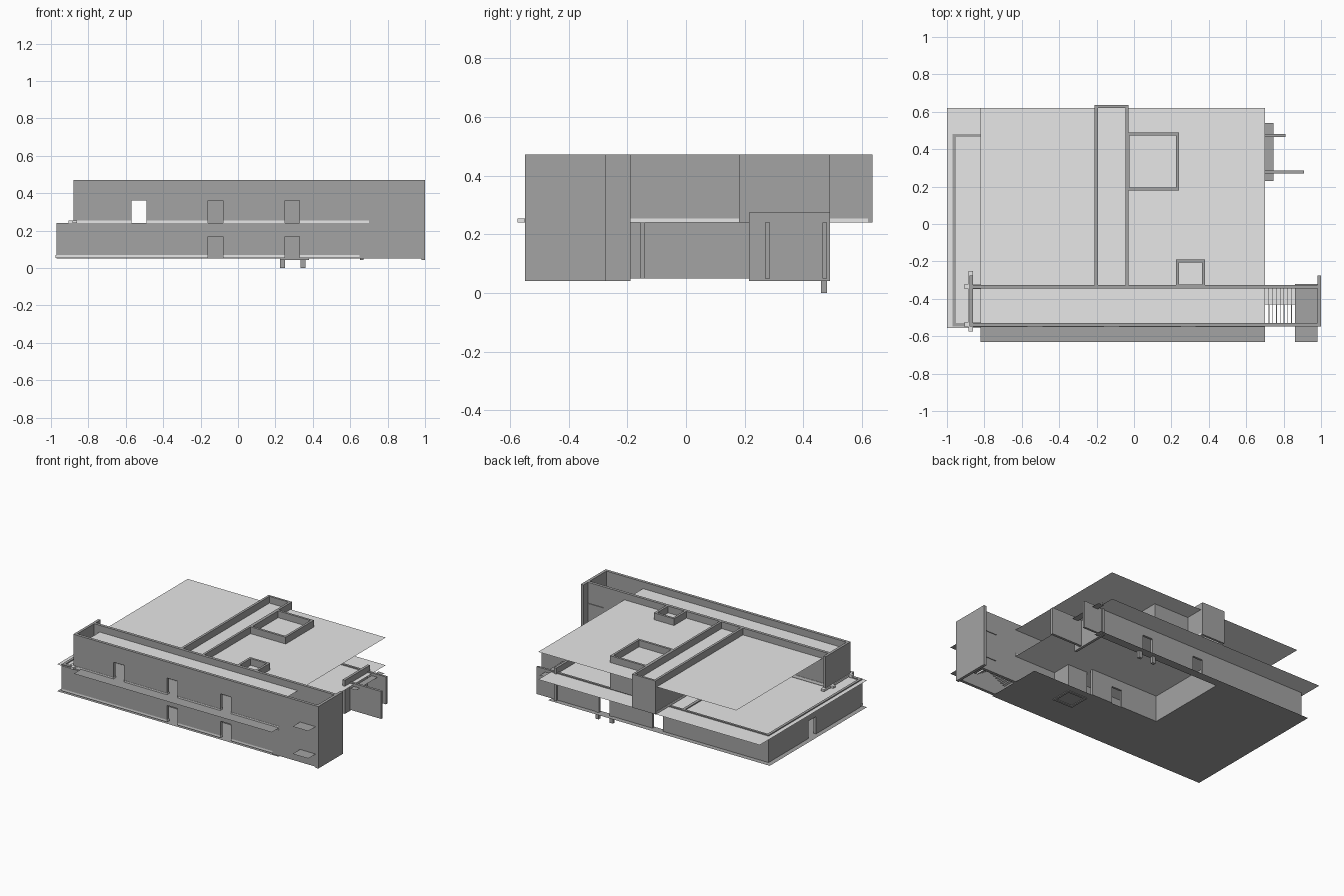
import bpy

if "Cube" in bpy.data.objects:
    bpy.data.objects.remove(bpy.data.objects["Cube"])


def material(name, v):
    m = bpy.data.materials.new(name)
    m.diffuse_color = (v, v, v, 1)
    m.use_nodes = True
    m.node_tree.nodes["Principled BSDF"].inputs["Base Color"].default_value = m.diffuse_color
    return m


DARK = material("grey wall", 0.37)
LIGHT = material("pale grey slab", 0.8)


def make(name, boxes, mat):
    """One object from boxes (x0,x1,y0,y1,z0,z1); z0 == z1 gives a flat sheet."""
    verts, faces = [], []
    for x0, x1, y0, y1, z0, z1 in boxes:
        n = len(verts)
        ring = [(x0, y0), (x1, y0), (x1, y1), (x0, y1)]
        verts += [(x, y, z0) for x, y in ring]
        if z0 == z1:
            faces.append((n, n + 1, n + 2, n + 3))
            continue
        verts += [(x, y, z1) for x, y in ring]
        faces += [(n + 3, n + 2, n + 1, n), (n + 4, n + 5, n + 6, n + 7)]
        for i in range(4):
            j = (i + 1) % 4
            faces.append((n + i, n + j, n + 4 + j, n + 4 + i))
    mesh = bpy.data.meshes.new(name)
    mesh.from_pydata(verts, [], faces)
    mesh.materials.append(mat)
    ob = bpy.data.objects.new(name, mesh)
    bpy.context.collection.objects.link(ob)
    return ob


def wall(axis, a0, a1, b0, b1, z0, z1, doors=(), head=0):
    """Wall along an axis, split around door centres; lintels start at head."""
    spans, cur = [], a0
    for d in doors:
        spans.append((cur, d - 0.04, z0))
        if head:
            spans.append((d - 0.04, d + 0.04, head))
        cur = d + 0.04
    spans.append((cur, a1, z0))
    if axis == 'x':
        return [(s, e, b0, b1, z, z1) for s, e, z in spans]
    return [(b0, b1, s, e, z, z1) for s, e, z in spans]


def ring(x0, x1, y0, y1, z0, z1, t=0.016):
    """Four walls around a rectangle."""
    return [(x0, x1, y0, y0 + t, z0, z1), (x0, x1, y1 - t, y1, z0, z1),
            (x0, x0 + t, y0 + t, y1 - t, z0, z1), (x1 - t, x1, y0 + t, y1 - t, z0, z1)]


UP = (-0.53, -0.12, 0.29)      # upper door centres
LOW = (-0.12, 0.29)            # lower door centres
TOP = 0.472

# Lower storey walls
make("lower_front_wall", wall('x', -0.97, 0.70, -0.548, -0.528, 0.07, 0.24, LOW, 0.17)
     + [(0.65, 0.70, -0.548, -0.528, 0.05, 0.07)], DARK)
make("lower_corridor_wall", wall('x', -0.88, 0.70, -0.345, -0.325, 0.05, 0.24, LOW, 0.17), DARK)
make("lower_back_wall", wall('x', -0.97, 0.81, 0.465, 0.48, 0.05, 0.24, LOW, 0.17), DARK)
make("lower_left_wall", wall('y', -0.528, 0.465, -0.97, -0.952, 0.05, 0.24, (0.0,), 0.17), DARK)
make("courtyard_left_wall", [(-0.32, -0.30, -0.325, 0.465, 0.05, 0.24)], DARK)
make("courtyard_front_wall", wall('x', -0.30, 0.225, -0.155, -0.14, 0.05, 0.24, (0.025,), 0.17), DARK)
make("side_wall", [(0.66, 0.91, 0.27, 0.287, 0.05, 0.24)], DARK)
make("side_room_wall", [(0.652, 0.67, 0.215, 0.49, 0.042, 0.275)], DARK)
make("back_door_posts", [(x, x + 0.025, 0.46, 0.48, 0, 0.17) for x in (0.225, 0.335)], DARK)

# Upper storey walls
make("upper_front_wall", wall('x', -0.88, 0.70, -0.548, -0.528, 0.255, TOP, UP, 0.36), DARK)
make("upper_corridor_wall", wall('x', -0.88, 0.98, -0.345, -0.325, 0.255, TOP, UP, 0.36), DARK)
make("upper_left_wall", [(-0.88, -0.862, -0.548, -0.275, 0.255, TOP)], DARK)

# Stair tower at the right end, two storeys tall
make("stair_front_wall", [(0.70, 0.98, -0.548, -0.528, 0.05, TOP)], DARK)
make("stair_back_wall", [(0.70, 0.98, -0.345, -0.325, 0.05, 0.255)], DARK)
make("end_wall", [(0.98, 1.0, -0.548, -0.275, 0.042, TOP)], DARK)

# Cross passage and side rooms
make("passage_walls", [
    (-0.21, -0.193, -0.325, 0.62, 0.255, TOP),
    (-0.046, -0.03, -0.325, 0.62, 0.255, TOP),
    (-0.21, -0.03, 0.62, 0.635, 0.24, TOP)], DARK)
make("large_room_walls", ring(-0.04, 0.24, 0.18, 0.49, 0.24, TOP), DARK)
make("small_room_walls", ring(0.225, 0.38, -0.34, -0.19, 0.042, TOP), DARK)

# Light beams under the walls, with ends poking out past the corners
beams = wall('x', -0.905, 0.70, -0.55, -0.525, 0.24, 0.255, UP)
beams += wall('x', -0.905, 0.70, -0.348, -0.322, 0.24, 0.255, UP)
beams += [(-0.885, -0.86, -0.575, -0.25, 0.24, 0.255),
          (-0.212, -0.190, -0.322, 0.62, 0.24, 0.255),
          (-0.050, -0.028, -0.322, 0.62, 0.24, 0.255)]
make("upper_floor_beams", beams, LIGHT)
make("base_beams", wall('x', -0.975, 0.65, -0.548, -0.525, 0.055, 0.07, LOW), LIGHT)

# Thin roof and ground sheets; the ground has a courtyard opening
make("upper_roof", [(-0.82, 0.70, -0.545, 0.62, 0.425, 0.425)], LIGHT)
make("lower_roof", [(-1.0, 0.70, -0.555, 0.62, 0.233, 0.233)], LIGHT)
make("ground_sheet", [
    (-1.0, -0.30, -0.555, 0.51, 0.047, 0.047),
    (-0.30, 0.70, -0.555, -0.14, 0.047, 0.047),
    (-0.30, 0.70, 0.45, 0.51, 0.047, 0.047)], DARK)

# Dark walkway at the front, stair landings and a ledge on the right
make("front_walkway", [(-0.82, 0.70, -0.63, -0.33, 0.245, 0.245)], DARK)
make("stair_landings", [(0.86, 0.98, -0.63, -0.32, z, z) for z in (0.138, 0.328)], DARK)
make("side_ledge", [(0.70, 0.745, 0.23, 0.54, 0.22, 0.22)], DARK)

# Two flights of stairs, as thin treads
treads = []
for i in range(8):
    x = 0.70 + 0.02 * i
    za, zb = 0.06 + 0.010 * i, 0.24 - 0.0125 * i
    treads.append((x, x + 0.02, -0.43, -0.345, za, za + 0.004))
    if i > 0:
        treads.append((x, x + 0.004, -0.528, -0.43, zb - 0.012, zb))
make("stair_treads", treads, LIGHT)
